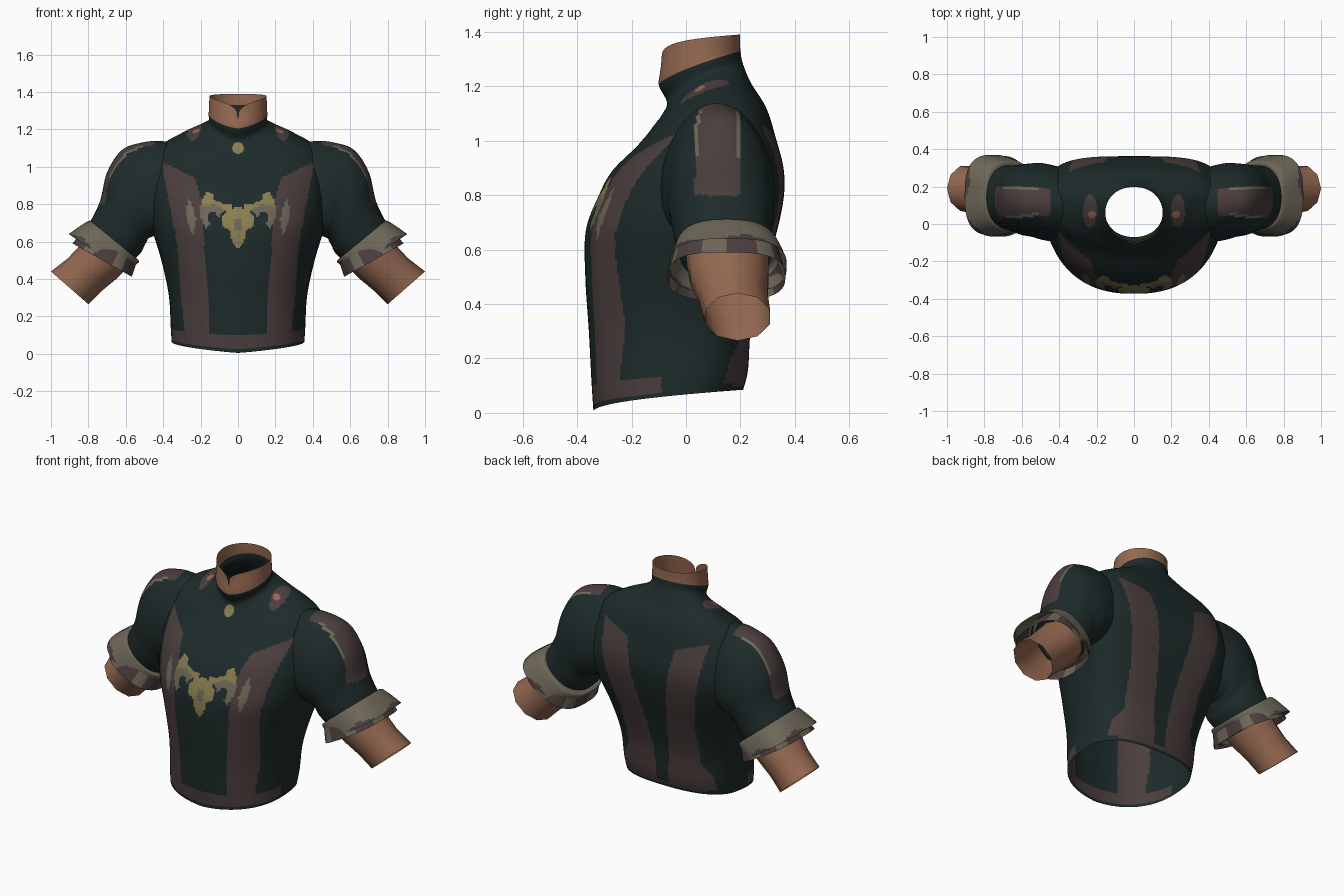
import bpy, bmesh, math
from mathutils import Vector

if "Cube" in bpy.data.objects:
    bpy.data.objects.remove(bpy.data.objects["Cube"])

# ---------- materials ----------
COLORS = [("dark_teal", (.0125, .0235, .0232)), ("mauve", (.070, .048, .047)),
          ("skin", (.30, .14, .083)), ("tan_grey", (.155, .135, .098)),
          ("gold", (.25, .21, .08)), ("salmon", (.33, .13, .085))]
MATS = []
for n, c in COLORS:
    m = bpy.data.materials.new(n)
    m.diffuse_color = (*c, 1)
    m.use_nodes = True
    m.node_tree.nodes["Principled BSDF"].inputs["Base Color"].default_value = m.diffuse_color
    MATS.append(m)
TEAL, MAUVE, SKIN, TAN, GOLD, SALMON = range(6)


# ---------- helpers ----------
def spline(rows, v):
    """Catmull-Rom through the parameter rows at position v."""
    i = min(int(v), len(rows) - 2)
    t = v - i
    p1, p2 = rows[i], rows[i + 1]
    p0 = rows[i - 1] if i > 0 else p1
    p3 = rows[i + 2] if i + 2 < len(rows) else p2
    return [b + .5 * t * (c - a + t * (2 * a - 5 * b + 4 * c - d + t * (3 * (b - c) + d - a)))
            for a, b, c, d in zip(p0, p1, p2, p3)]


def loft(name, rows, point, sides, steps, paint, mirror=False, angle=60):
    """Open tube through rings; paint(centre, v, a) picks each face's material."""
    bm = bmesh.new()
    n = (len(rows) - 1) * steps
    grid = [[bm.verts.new(point(spline(rows, i / steps), 2 * math.pi * j / sides))
             for j in range(sides)] for i in range(n + 1)]
    for i in range(n):
        for j in range(sides):
            k = (j + 1) % sides
            f = bm.faces.new((grid[i][j], grid[i][k], grid[i + 1][k], grid[i + 1][j]))
            f.material_index = paint(f.calc_center_median(), (i + .5) / steps,
                                     2 * math.pi * (j + .5) / sides)
    bmesh.ops.recalc_face_normals(bm, faces=bm.faces)
    me = bpy.data.meshes.new(name)
    bm.to_mesh(me)
    bm.free()
    for m in MATS:
        me.materials.append(m)
    ob = bpy.data.objects.new(name, me)
    bpy.context.collection.objects.link(ob)
    bpy.context.view_layer.objects.active = ob
    ob.select_set(True)
    bpy.ops.object.shade_smooth_by_angle(angle=math.radians(angle))
    ob.select_set(False)
    if mirror:
        ob.modifiers.new("mirror", 'MIRROR')
    return ob


def inside(poly, x, z):
    hit = False
    for (x1, z1), (x2, z2) in zip(poly, poly[1:] + poly[:1]):
        if (z1 > z) != (z2 > z) and x < x1 + (z - z1) * (x2 - x1) / (z2 - z1):
            hit = not hit
    return hit


def squircle(a, n):
    """Evenly spread point on a unit superellipse of exponent n."""
    s, c = math.sin(a), math.cos(a)
    r = (abs(s) ** n + abs(c) ** n) ** (-1 / n)
    return s * r, c * r


# ---------- torso ----------
# front z, back z, z curve, half width, front y, back y, centre y, front / back squareness
TORSO = [
    (.005, .085, .5, .355, -.34, .21, -.02, 2.4, 2.6),
    (.11, .16, .6, .36, -.347, .228, 0, 2.4, 2.6),
    (.30, .32, 1, .37, -.357, .24, .03, 2.4, 2.6),
    (.50, .50, 1, .41, -.37, .285, .06, 2.4, 2.8),
    (.67, .67, 1, .46, -.368, .335, .09, 2.4, 3.2),
    (.80, .80, 1, .48, -.32, .36, .10, 2.4, 3.5),
    (.89, .90, 1, .475, -.27, .358, .10, 2.4, 3.5),
    (.98, 1.01, 1, .46, -.18, .33, .10, 2.4, 3.3),
    (1.045, 1.12, .55, .425, -.125, .295, .10, 2.2, 2.7),
    (1.09, 1.21, .6, .30, -.09, .24, .09, 2.1, 2.3),
    (1.14, 1.28, .65, .168, -.07, .21, .07, 2, 2.1),
    (1.205, 1.33, .7, .157, -.10, .20, .06, 2, 2.1),
    (1.26, 1.39, .16, .153, -.09, .198, .06, 2, 2.1),
]


def torso_point(r, a):
    zf, zb, p, w, yf, yb, yc, nf, nb = r
    sx, sy = squircle(a, nf if math.cos(a) > 0 else nb)
    y = yc + sy * ((yf - yc) if sy > 0 else (yc - yb))
    t = min(1, max(0, (y - yf) / (yb - yf)))
    return Vector((w * sx, y, zf + (zb - zf) * t ** p))


# painted shapes, given for the +x half as (x, z)
FRONT_STRIPE = [(.41, 1.03), (.37, .82), (.325, .59), (.31, .35), (.28, .08),
                (.15, .08), (.165, .35), (.178, .51), (.19, .80), (.23, .94)]
BACK_STRIPE = [(.16, 1.0), (.35, 1.06), (.33, .9), (.25, .5), (.24, .28), (.30, .2), (.31, .11),
               (.04, .11), (.04, .2), (.07, .5), (.12, .8)]
SHIELD = [(-.01, .54), (.035, .61), (.045, .66), (.08, .68), (.088, .73), (.06, .765), (-.01, .79)]
HORN = [(.03, .77), (.07, .765), (.12, .80), (.20, .785), (.19, .83), (.165, .868), (.125, .85),
        (.13, .825), (.08, .80), (.03, .80)]
WING = [(.075, .77), (.12, .80), (.20, .79), (.20, .73), (.175, .67), (.15, .69), (.165, .74),
        (.13, .765), (.10, .73)]
STREAK = [(.235, .64), (.255, .65), (.28, .76), (.265, .83), (.245, .80), (.225, .72)]


def torso_paint(c, v, a):
    x, y, z = abs(c.x), c.y, c.z
    front = math.cos(a) > 0
    if v > 11:
        return SKIN
    if z > 1.06 and ((x - .235) / .038) ** 2 + ((y - .07) / .09) ** 2 < 1:
        return SALMON if math.hypot(x - .225, y - .05) < .02 else MAUVE
    if front and v < 10.5:
        if math.hypot(x, z - 1.10) < .031:
            return GOLD
        if x < .018 and .66 < z < .72:
            return TAN
        if inside(SHIELD, x, z) or inside(HORN, x, z):
            return GOLD
        if inside(WING, x, z) or inside(STREAK, x, z):
            return TAN
        if inside(FRONT_STRIPE, x, z) or (y < -.09 and .3 < v < .93):
            return MAUVE
    elif not front and v < 10:
        if inside(BACK_STRIPE, x, z) or (y > .17 and .25 < v < .6):
            return MAUVE
    return TEAL


loft("shirt_torso", TORSO, torso_point, 280, 14, torso_paint)


# ---------- arms ----------
# ring rows: top x, top z, bottom x, bottom z, front y, back y, squareness, sag of widest point
def arm_point(r, a):
    tx, tz, bx, bz, y0, y1, n, sag = r
    sx, sy = squircle(a, n)
    k = max(0, (1 + sy) / 2) ** sag
    return Vector((bx + (tx - bx) * k, (y0 + y1) / 2 - sx * (y1 - y0) / 2,
                   bz + (tz - bz) * k))


SLEEVE = [(.28, 1.12, .32, .68, -.05, .28, 2, 1.4), (.41, 1.137, .42, .64, -.09, .31, 2, 1.4),
          (.51, 1.13, .475, .62, -.085, .325, 2, 1.4), (.62, 1.09, .485, .605, -.07, .325, 2, 1.35),
          (.70, .97, .50, .58, -.06, .32, 2, 1.2), (.74, .81, .52, .54, -.045, .315, 2.1, 1.1),
          (.81, .67, .58, .48, -.02, .31, 2.2, 1)]


def sleeve_paint(c, v, a):
    # shoulder panel with worn light edges
    half = min(.085, .07 + .06 * min(1, max(0, (1.13 - c.z) / .3)))
    d = abs(c.y - .118)
    if math.cos(a) > 0 and c.x > .45 and c.z > .80 and d < half:
        return TAN if d > half - .014 and .94 < c.z < 1.11 else MAUVE
    return TEAL


loft("sleeves", SLEEVE, arm_point, 84, 14, sleeve_paint, True)


# flared cuffs in two layers, closed against the sleeve
def cuff_paint(c, v, a):
    return MAUVE if v > 1.88 + .14 * math.sin(5 * a) else TAN


def ruffle_paint(c, v, a):
    return TAN if math.sin(7 * a) > .3 else MAUVE


loft("upper_cuffs", [(.775, .69, .55, .51, -.02, .30, 2.2, 1), (.80, .71, .53, .49, -.035, .335, 2.6, 1),
                     (.905, .64, .605, .44, -.06, .37, 2.8, 1)],
     arm_point, 60, 10, cuff_paint, True)
loft("lower_cuffs", [(.81, .68, .545, .48, -.04, .34, 2.6, 1), (.885, .59, .568, .412, -.068, .365, 2.8, 1)],
     arm_point, 60, 6, ruffle_paint, True)

# bare forearms, open at the wrist
FOREARM = [(.77, .66, .57, .48, -.005, .31, 2, 1), (.84, .585, .645, .405, .01, .31, 2, 1),
           (.91, .51, .73, .335, .045, .305, 2, 1), (1.0, .44, .80, .265, .065, .315, 2, 1)]
loft("forearms", FOREARM, arm_point, 10, 1, lambda c, v, a: SKIN, True)
